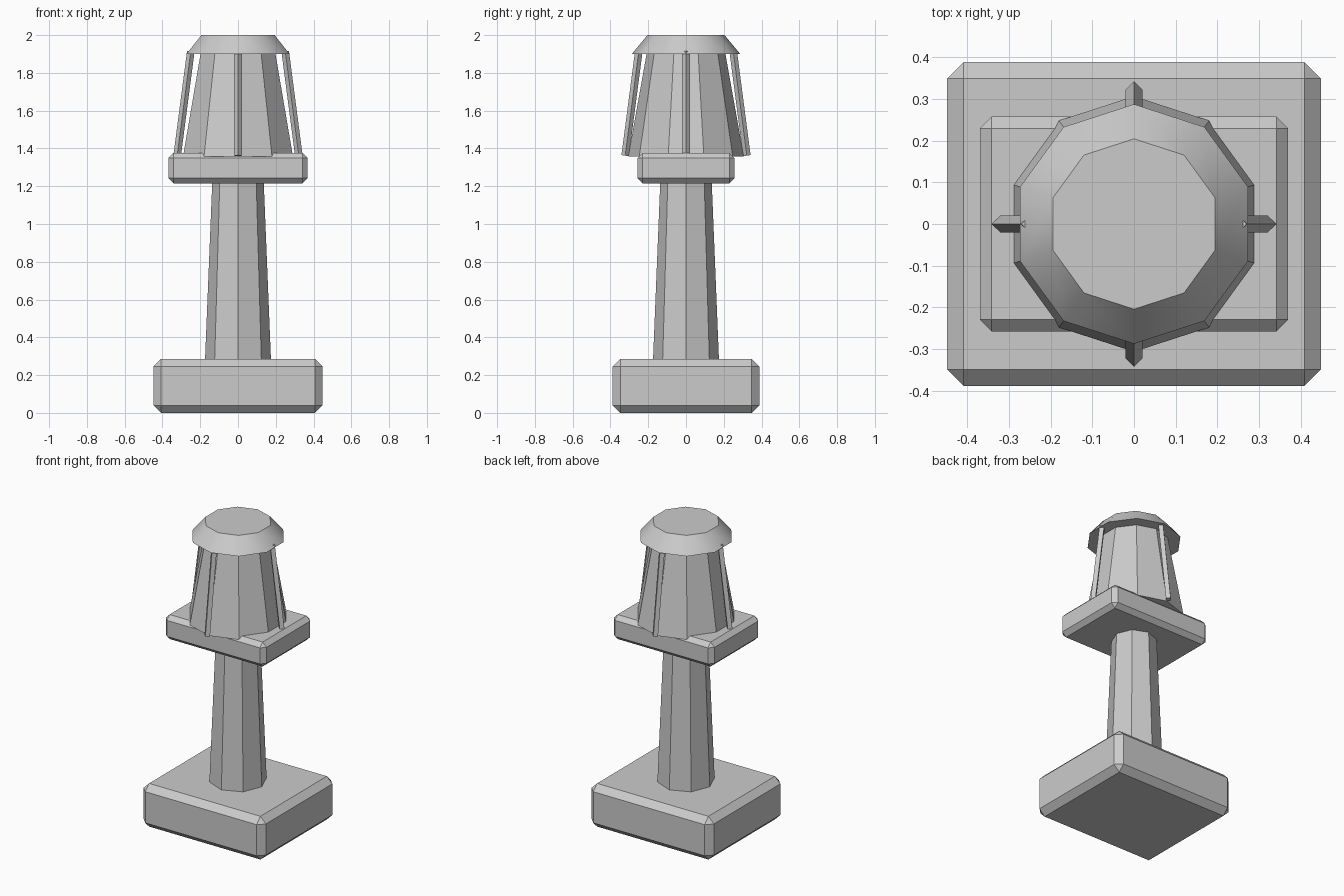
import bpy
import math
from mathutils import Vector

cube = bpy.data.objects.get("Cube")
if cube:
    bpy.data.objects.remove(cube, do_unlink=True)

# Single grey finish
grey = bpy.data.materials.new("plain grey")
grey.use_nodes = True
colour = (0.6, 0.6, 0.6, 1)
grey.diffuse_color = colour
grey.node_tree.nodes["Principled BSDF"].inputs["Base Color"].default_value = colour


def finish(name):
    obj = bpy.context.object
    obj.name = name
    obj.data.materials.append(grey)
    bpy.ops.object.shade_smooth_by_angle(angle=math.radians(30))
    return obj


def block(name, width, depth, bottom, top, chamfer):
    """Chamfered rectangular slab."""
    bpy.ops.mesh.primitive_cube_add(size=1, location=(0, 0, (bottom + top) / 2))
    obj = bpy.context.object
    obj.scale = (width, depth, top - bottom)
    bpy.ops.object.transform_apply(location=False, rotation=False, scale=True)
    bevel = obj.modifiers.new("chamfer", "BEVEL")
    bevel.width = chamfer
    bevel.segments = 1
    bpy.ops.object.modifier_apply(modifier=bevel.name)
    return finish(name)


def taper(name, sides, r_bottom, r_top, start, end):
    """Tapered prism running between two points."""
    start, end = Vector(start), Vector(end)
    axis = end - start
    bpy.ops.mesh.primitive_cone_add(
        vertices=sides, radius1=r_bottom, radius2=r_top, depth=axis.length,
        location=(start + end) / 2,
        rotation=Vector((0, 0, 1)).rotation_difference(axis).to_euler())
    return finish(name)


# Base, post and platform
block("base", 0.896, 0.776, 0, 0.286, 0.04)
taper("post", 8, 0.175, 0.136, (0, 0, 0.27), (0, 0, 1.23))
block("platform", 0.738, 0.514, 1.215, 1.377, 0.028)

# Lantern body and cap
taper("lantern_body", 10, 0.306, 0.207, (0, 0, 1.357), (0, 0, 1.91))
taper("lantern_cap", 10, 0.287, 0.204, (0, 0, 1.9), (0, 0, 2))

# Leaning guard bars
for side, (x, y) in {"front": (0, -1), "back": (0, 1),
                     "left": (1, 0), "right": (-1, 0)}.items():
    taper(side + "_guard_bar", 4, 0.02, 0.02,
          (0.322 * x, 0.322 * y, 1.362), (0.25 * x, 0.25 * y, 1.914))
